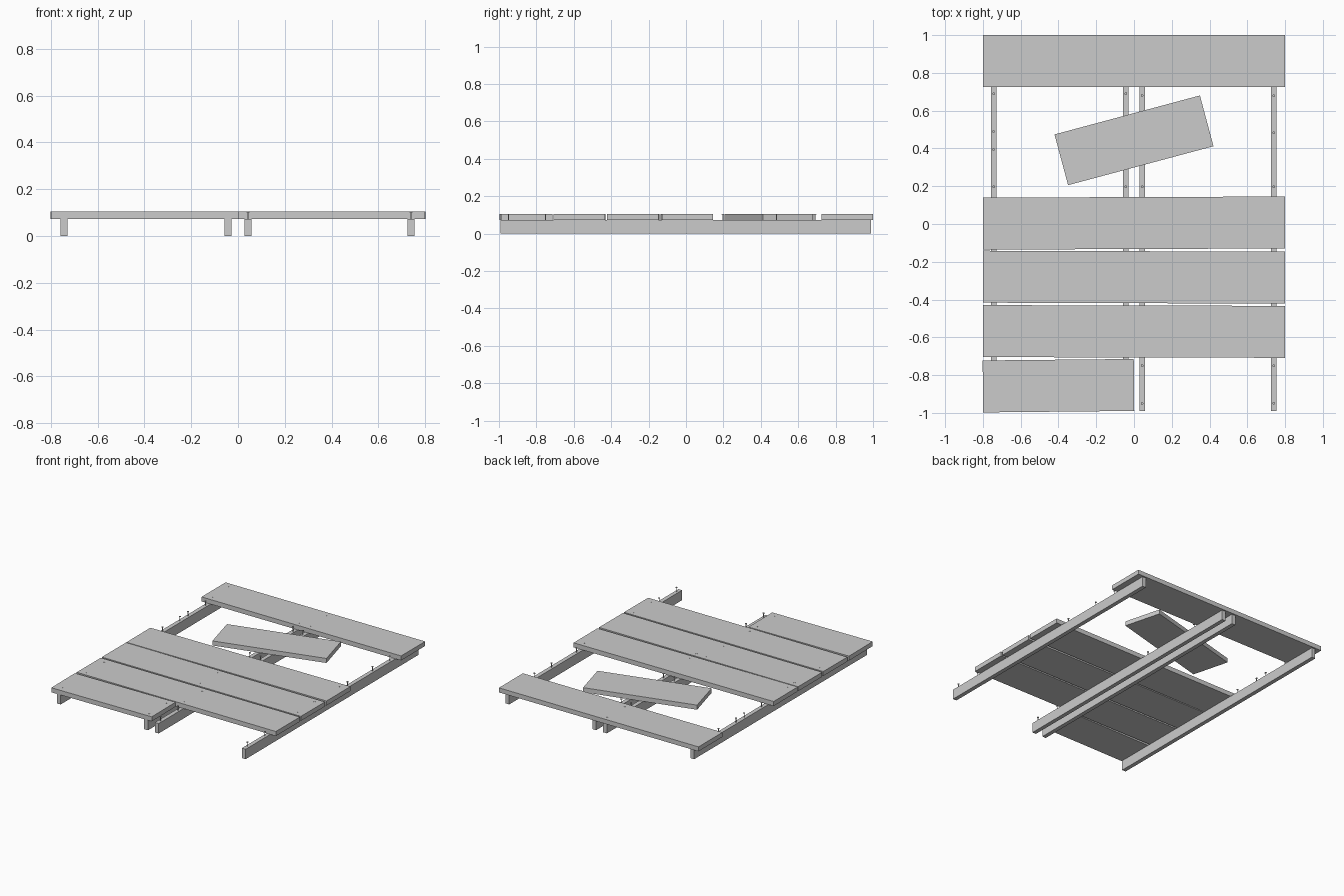
import bpy
import bmesh
from math import radians, atan2, cos, sin
from mathutils import Matrix, Vector

if "Cube" in bpy.data.objects:
    bpy.data.objects.remove(bpy.data.objects["Cube"])

Z_BEAM, Z_TOP = 0.072, 0.105
PLANK_W = 0.275
BEAM_X = (-0.743, -0.043, 0.043, 0.740)


def box(name, size, loc, angle=0.0):
    bm = bmesh.new()
    bmesh.ops.create_cube(bm, size=1.0, matrix=Matrix.Diagonal((*size, 1.0)))
    me = bpy.data.meshes.new(name)
    bm.to_mesh(me)
    bm.free()
    ob = bpy.data.objects.new(name, me)
    ob.location = loc
    ob.rotation_euler.z = angle
    bpy.context.collection.objects.link(ob)
    return ob


# Shared nail mesh: thin shank with a flat round head, origin at the head top
def nail_mesh():
    bm = bmesh.new()
    for r, top, bottom in ((0.0028, -0.003, -0.06), (0.007, 0.0, -0.004)):
        bmesh.ops.create_cone(bm, cap_ends=True, segments=10, radius1=r, radius2=r,
                              depth=top - bottom,
                              matrix=Matrix.Translation((0, 0, (top + bottom) / 2)))
    me = bpy.data.meshes.new("nail")
    bm.to_mesh(me)
    bm.free()
    return me


NAIL = nail_mesh()


def nail(x, y):
    ob = bpy.data.objects.new("nail", NAIL)
    ob.location = (x, y, Z_TOP + 0.0006)
    bpy.context.collection.objects.link(ob)


# Supporting beams
for x in BEAM_X:
    box("beam", (0.03, 1.98, Z_BEAM), (x, -0.001, Z_BEAM / 2))

# Nailed planks, each very slightly skewed: x range, centre y at left and right
planks = [
    (-0.8, 0.8, 0.8625, 0.8625),
    (-0.8, 0.8, 0.002, 0.008),
    (-0.8, 0.8, -0.279, -0.284),
    (-0.8, 0.8, -0.567, -0.571),
    (-0.8, 0.0, -0.860, -0.852),
]
thick = Z_TOP - Z_BEAM
for x0, x1, ya, yb in planks:
    yc = (ya + yb) / 2
    box("plank", (x1 - x0, PLANK_W, thick),
        ((x0 + x1) / 2, yc, (Z_TOP + Z_BEAM) / 2), atan2(yb - ya, x1 - x0))
    for x in BEAM_X:
        if x < x1:
            for dy in (-0.1, 0.1):
                nail(x, yc + dy)

# Loose broken plank lying askew over the gap
box("loose_plank", (0.797, 0.278, thick), (0.0, 0.443, (Z_TOP + Z_BEAM) / 2), radians(15))

# Bare nails left standing where planks are missing
bare = {
    BEAM_X[0]: (0.69, 0.49, 0.395, 0.197),
    BEAM_X[1]: (0.69, 0.197),
    BEAM_X[2]: (0.68, 0.197, -0.75, -0.95),
    BEAM_X[3]: (0.68, 0.483, 0.197, -0.75, -0.95),
}
for x, ys in bare.items():
    for y in ys:
        nail(x, y)
